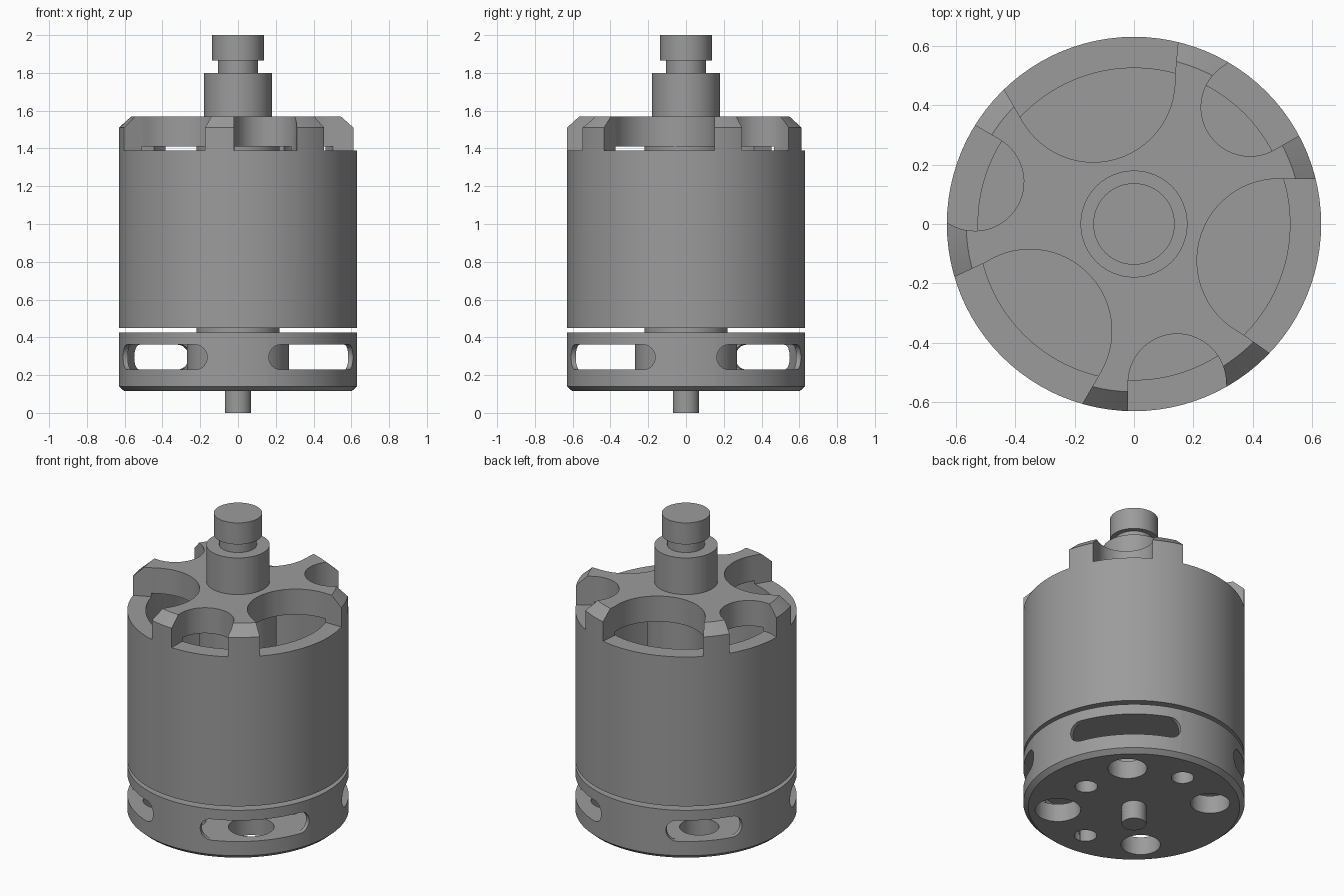
import bpy, bmesh
from math import sin, cos, pi, radians

if "Cube" in bpy.data.objects:
    bpy.data.objects.remove(bpy.data.objects["Cube"])

SEG = 96


def finish(name, bm):
    bmesh.ops.remove_doubles(bm, verts=bm.verts, dist=1e-5)
    bmesh.ops.recalc_face_normals(bm, faces=bm.faces)
    me = bpy.data.meshes.new(name)
    bm.to_mesh(me)
    bm.free()
    ob = bpy.data.objects.new(name, me)
    bpy.context.collection.objects.link(ob)
    return ob


def lathe(name, profile, closed=False):
    """Revolve (radius, z) points about the z axis."""
    bm = bmesh.new()
    rings = []
    for r, z in profile:
        if r == 0:
            rings.append([bm.verts.new((0, 0, z))] * SEG)
        else:
            rings.append([bm.verts.new((r * cos(2 * pi * i / SEG), r * sin(2 * pi * i / SEG), z))
                          for i in range(SEG)])
    n = len(rings)
    for k in range(n if closed else n - 1):
        a, b = rings[k], rings[(k + 1) % n]
        for i in range(SEG):
            j = (i + 1) % SEG
            vs = list(dict.fromkeys((a[i], a[j], b[j], b[i])))
            if len(vs) > 2:
                bm.faces.new(vs)
    return finish(name, bm)


def prism(outline, z0, z1):
    """Upright cutter with the given (x, y) outline."""
    bm = bmesh.new()
    a = [bm.verts.new((x, y, z0)) for x, y in outline]
    b = [bm.verts.new((x, y, z1)) for x, y in outline]
    bm.faces.new(a[::-1])
    bm.faces.new(b)
    for i in range(len(a)):
        j = (i + 1) % len(a)
        bm.faces.new((a[i], a[j], b[j], b[i]))
    return finish("cutter", bm)


def cut(ob, cutter):
    mod = ob.modifiers.new("cut", 'BOOLEAN')
    mod.operation = 'DIFFERENCE'
    mod.solver = 'EXACT'
    mod.object = cutter
    dg = bpy.context.evaluated_depsgraph_get()
    me = bpy.data.meshes.new_from_object(ob.evaluated_get(dg))
    ob.modifiers.clear()
    ob.data = me
    bpy.data.objects.remove(cutter)


def arc(cx, cy, r, a0, a1, n=28):
    return [(cx + r * cos(radians(a0 + (a1 - a0) * i / n)),
             cy + r * sin(radians(a0 + (a1 - a0) * i / n))) for i in range(n + 1)]


def circle(cx, cy, r):
    return arc(cx, cy, r, 0, 350, 35)


def rotate(pts, deg):
    c, s = cos(radians(deg)), sin(radians(deg))
    return [(x * c - y * s, x * s + y * c) for x, y in pts]


def slot(center, half):
    """Round-ended slot cutter wrapped round the base wall."""
    R, h, zc = 0.63, 0.066, 0.295
    w = radians(half) * R - h
    steps = [-w + 2 * w * i / 16 for i in range(1, 16)]
    flat = arc(w, zc, h, -90, 90, 12) + [(s, zc + h) for s in steps[::-1]] \
        + arc(-w, zc, h, 90, 270, 12) + [(s, zc - h) for s in steps]
    n = len(flat)
    bm = bmesh.new()
    rows = []
    for r in (0.5, 0.72):
        rows.append([bm.verts.new((r * cos(radians(center) + s / R), r * sin(radians(center) + s / R), z))
                     for s, z in flat])
    for i in range(n):
        j = (i + 1) % n
        bm.faces.new((rows[0][i], rows[0][j], rows[1][j], rows[1][i]))
    # end caps pair each upper point with the lower point at the same angle
    for row in rows:
        for k in range(n // 2):
            quad = (row[(6 + k) % n], row[(7 + k) % n], row[(5 - k) % n], row[(6 - k) % n])
            vs = list(dict.fromkeys(quad))
            if len(vs) > 2:
                bm.faces.new(vs)
    return finish("cutter", bm)


# Mounting base: hollow ring chamber, side slots, vent and screw holes
base = lathe("mounting_base", [(0, 0.115), (0.602, 0.115), (0.63, 0.14), (0.63, 0.425), (0, 0.425)])
cut(base, lathe("cutter", [(0.27, 0.228), (0.604, 0.228), (0.604, 0.362), (0.27, 0.362)], True))
for center, half in ((-45, 30), (45, 30), (135, 20.5), (225, 30)):
    cut(base, slot(center, half))
for x, y in ((0.355, 0), (0, 0.43), (-0.355, 0), (0, -0.43)):
    cut(base, prism(circle(x, y, 0.064), 0.0, 0.3))
for deg, r in ((45, 0.112), (135, 0.112), (225, 0.112), (315, 0.13)):
    a = radians(deg)
    cut(base, prism(circle(0.435 * cos(a), 0.435 * sin(a), r), 0.0, 0.3))

# Rotating bell: thin wall with a chamfered, scalloped cap
bell = lathe("rotor_bell", [(0, 1.57), (0.565, 1.57), (0.63, 1.51), (0.63, 0.45),
                            (0.525, 0.45), (0.525, 1.41), (0, 1.41)])
large = [(0.9, 0.152)] + arc(0.487, -0.123, 0.275, 90, 243) + [(0.45, -0.43), (0.75, -0.63), (0.9, -0.6)]
small = [(-0.02, -0.9)] + arc(0.145, -0.535, 0.165, 180, 0) + [(0.33, -0.65), (0.36, -0.9)]
for k in range(3):
    for outline in (large, small):
        cut(bell, prism(rotate(outline, 120 * k), 1.388, 1.75))

# Inner column, lower shaft and stepped upper shaft
column = lathe("bearing_column", [(0, 0.42), (0.22, 0.42), (0.22, 1.415), (0, 1.415)])
lower = lathe("lower_shaft", [(0, 0), (0.07, 0), (0.07, 0.13), (0, 0.13)])
upper = lathe("upper_shaft", [(0, 1.56), (0.18, 1.56), (0.18, 1.80), (0.107, 1.80),
                              (0.107, 1.865), (0.137, 1.865), (0.137, 2.0), (0, 2.0)])

# Dark grey metal, smooth round walls, crisp edges
metal = bpy.data.materials.new("dark_metal")
metal.diffuse_color = (0.33, 0.33, 0.33, 1)
metal.use_nodes = True
metal.node_tree.nodes["Principled BSDF"].inputs["Base Color"].default_value = metal.diffuse_color
bpy.ops.object.select_all(action='DESELECT')
for ob in (base, bell, column, lower, upper):
    ob.data.materials.clear()
    ob.data.materials.append(metal)
    ob.select_set(True)
bpy.context.view_layer.objects.active = base
bpy.ops.object.shade_smooth_by_angle(angle=radians(30))
